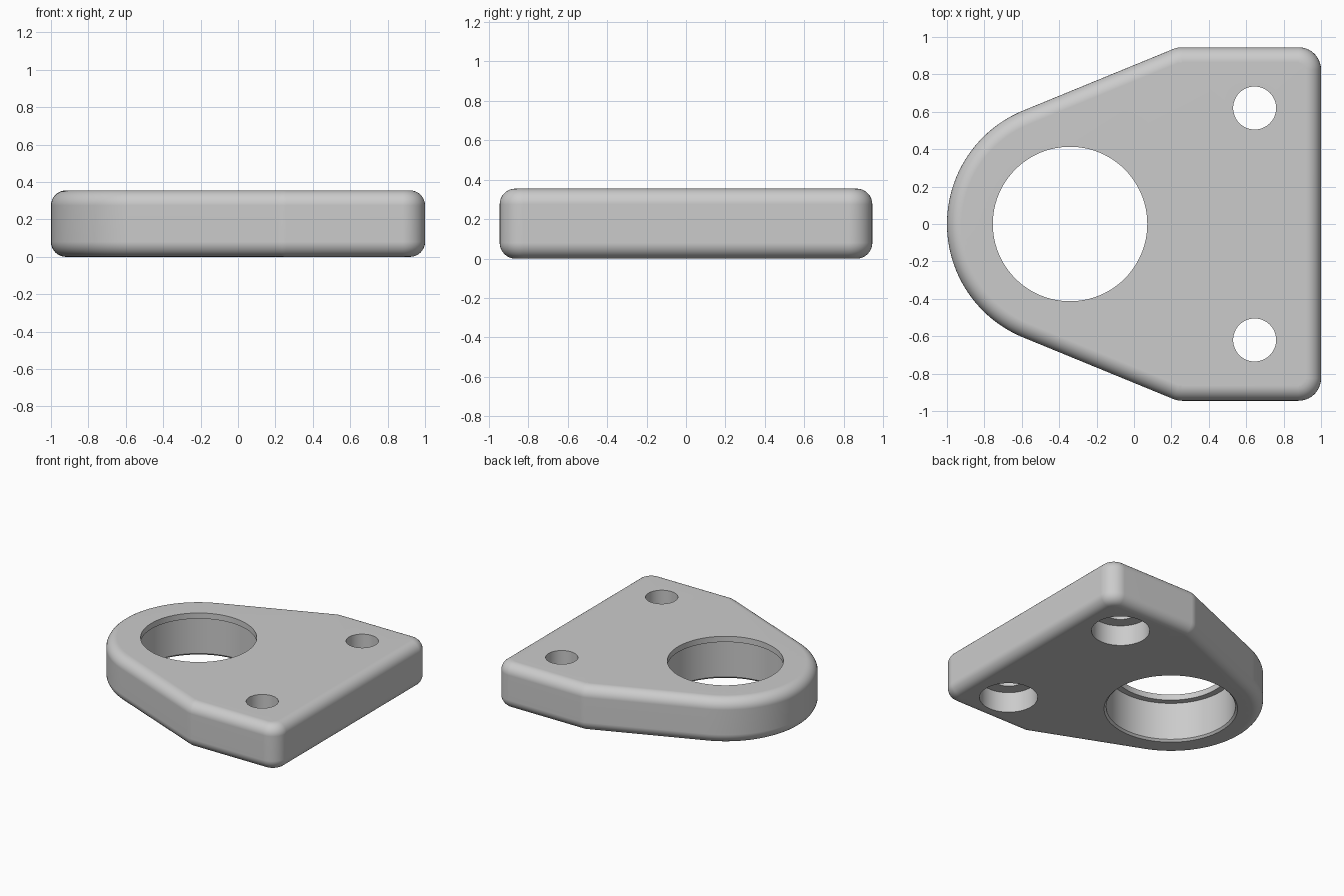
import bpy
import bmesh
from math import sin, cos, radians, pi

cube = bpy.data.objects.get("Cube")
if cube:
    bpy.data.objects.remove(cube, do_unlink=True)

HEIGHT, HALF_Y = 0.355, 0.945
FILLET, CORNER = 0.08, 0.12
NOSE_X, NOSE_R = -0.345, 0.655
SLOPE = radians(112.3)          # direction the tapered flank faces

# Outline as tangent arcs: centre x, centre y, radius, start and end angle, steps
cy = HALF_Y - CORNER
cx = 1 - CORNER
shoulder_x = NOSE_X + (NOSE_R - CORNER - cy * sin(SLOPE)) / cos(SLOPE)
ARCS = [
    (cx, -cy, CORNER, -pi / 2, 0, 10),
    (cx, cy, CORNER, 0, pi / 2, 10),
    (shoulder_x, cy, CORNER, pi / 2, SLOPE, 4),
    (NOSE_X, 0, NOSE_R, SLOPE, 2 * pi - SLOPE, 48),
    (shoulder_x, -cy, CORNER, 2 * pi - SLOPE, 1.5 * pi, 4),
]


def outline(inset):
    points = []
    for x, y, r, a, b, steps in ARCS:
        for i in range(steps + 1):
            t = a + (b - a) * i / steps
            points.append((x + (r - inset) * cos(t), y + (r - inset) * sin(t)))
    return points


def circle(x, y, r, steps):
    return [(x + r * cos(2 * pi * i / steps), y + r * sin(2 * pi * i / steps))
            for i in range(steps)]


def skin(bm, rings):
    """Join stacked rings of equal length; return first and last edge loops."""
    loops = [[bm.verts.new((x, y, z)) for x, y in pts] for z, pts in rings]
    n = len(loops[0])
    for low, high in zip(loops, loops[1:]):
        for i in range(n):
            j = (i + 1) % n
            bm.faces.new((low[i], low[j], high[j], high[i]))
    return [[bm.edges.get((lp[i], lp[(i + 1) % n])) for i in range(n)]
            for lp in (loops[0], loops[-1])]


bm = bmesh.new()
bottom, top = [], []


def add_wall(rings):
    low, high = skin(bm, rings)
    bottom.extend(low)
    top.extend(high)


# Outer wall with rounded upper and lower edges
STEPS = 8
quarter = [(FILLET * (1 - sin(i * pi / 2 / STEPS)), FILLET * (1 - cos(i * pi / 2 / STEPS)))
           for i in range(STEPS + 1)]
add_wall([(z, outline(d)) for d, z in quarter]
         + [(HEIGHT - z, outline(d)) for d, z in reversed(quarter)])

# Large bore: chamfer, wide bore, ledge and narrow lip
bore = [(0, 0.475), (0.015, 0.46), (0.31, 0.46), (0.31, 0.413), (HEIGHT, 0.413)]
add_wall([(z, circle(-0.342, 0, r, 96)) for z, r in bore])

# Two bolt holes, counterbored from below
bolt = [(0, 0.207), (0.16, 0.207), (0.16, 0.115), (HEIGHT, 0.115)]
for side in (-1, 1):
    add_wall([(z, circle(0.645, 0.62 * side, r, 48)) for z, r in bolt])

# Flat top and underside around the holes
for edges in (bottom, top):
    bmesh.ops.triangle_fill(bm, edges=edges, use_beauty=True, use_dissolve=False)
bmesh.ops.recalc_face_normals(bm, faces=bm.faces)

mesh = bpy.data.meshes.new("mounting_plate")
bm.to_mesh(mesh)
bm.free()
plate = bpy.data.objects.new("mounting_plate", mesh)
bpy.context.collection.objects.link(plate)

# Plain grey material
grey = bpy.data.materials.new("plain_grey")
grey.use_nodes = True
colour = (0.6, 0.6, 0.6, 1)
grey.diffuse_color = colour
grey.node_tree.nodes["Principled BSDF"].inputs["Base Color"].default_value = colour
mesh.materials.append(grey)

# Smooth curves, crisp hole edges, flat caps
bpy.ops.object.select_all(action="DESELECT")
plate.select_set(True)
bpy.context.view_layer.objects.active = plate
bpy.ops.object.shade_smooth_by_angle(angle=radians(30))
weighted = plate.modifiers.new("weighted_normals", "WEIGHTED_NORMAL")
weighted.keep_sharp = True
